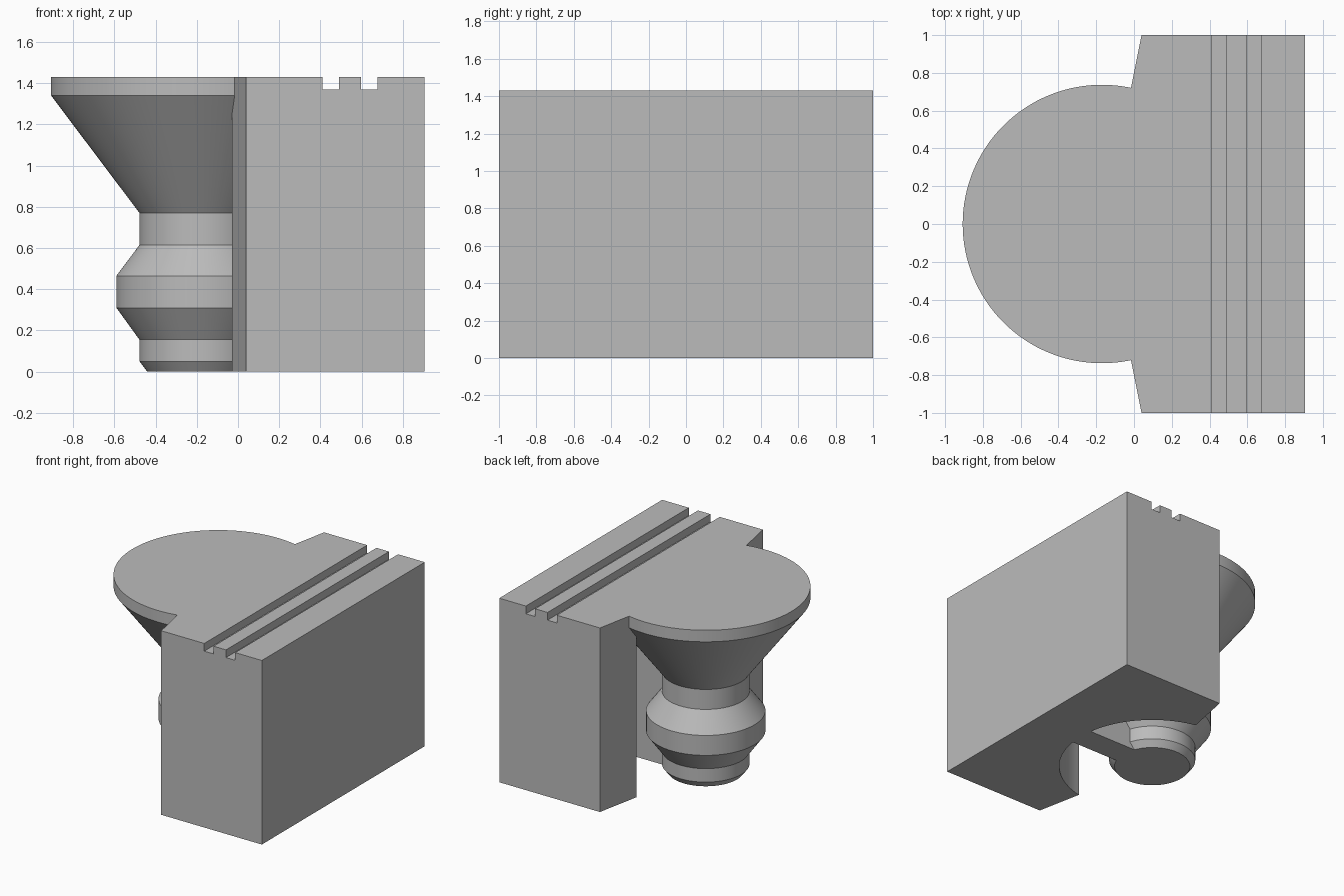
import bpy, bmesh
from math import sin, cos, pi, radians, asin, atan2

if "Cube" in bpy.data.objects:
    bpy.data.objects.remove(bpy.data.objects["Cube"], do_unlink=True)

HEIGHT = 1.43
AXIS_X = -0.17       # spindle axis
RECESS_R = 0.665     # hollow around the spindle
RIB = 0.1            # half width of the rib

grey = bpy.data.materials.new("plain grey")
grey.use_nodes = True
grey.diffuse_color = (0.5, 0.5, 0.5, 1)
grey.node_tree.nodes["Principled BSDF"].inputs["Base Color"].default_value = (0.5, 0.5, 0.5, 1)


def finish(name, bm):
    bmesh.ops.recalc_face_normals(bm, faces=bm.faces)
    mesh = bpy.data.meshes.new(name)
    bm.to_mesh(mesh)
    bm.free()
    mesh.materials.append(grey)
    obj = bpy.data.objects.new(name, mesh)
    bpy.context.collection.objects.link(obj)
    return obj


def prism(name, outline, z0, z1):
    """Extrude a plan outline upwards."""
    bm = bmesh.new()
    face = bm.faces.new([bm.verts.new((x, y, z0)) for x, y in outline])
    top = bmesh.ops.extrude_face_region(bm, geom=[face])["geom"]
    verts = [v for v in top if isinstance(v, bmesh.types.BMVert)]
    bmesh.ops.translate(bm, verts=verts, vec=(0, 0, z1 - z0))
    return finish(name, bm)


def lathe(name, profile, steps=128):
    """Turn a (radius, height) profile about the spindle axis."""
    bm = bmesh.new()
    rings = [[bm.verts.new((AXIS_X + r * cos(2 * pi * i / steps),
                            r * sin(2 * pi * i / steps), z))
              for i in range(steps)] for r, z in profile]
    for low, high in zip(rings, rings[1:]):
        for i in range(steps):
            j = (i + 1) % steps
            bm.faces.new((low[i], low[j], high[j], high[i]))
    bm.faces.new(rings[0][::-1])
    bm.faces.new(rings[-1])
    return finish(name, bm)


def boolean(target, tool, operation):
    mod = target.modifiers.new(operation.lower(), "BOOLEAN")
    mod.operation = operation
    mod.solver = "EXACT"
    mod.object = tool
    bpy.context.view_layer.objects.active = target
    bpy.ops.object.modifier_apply(modifier=mod.name)
    bpy.data.objects.remove(tool, do_unlink=True)


# Block: tapered cheeks, round recess and a rib reaching the spindle
start, end = atan2(0.65, 0.14), asin(RIB / RECESS_R)
half = [(0.905, 1), (0.04, 1)]
for i in range(25):
    a = start + (end - start) * i / 24
    half.append((AXIS_X + RECESS_R * cos(a), RECESS_R * sin(a)))
half.append((AXIS_X, RIB))
outline = half + [(x, -y) for x, y in reversed(half)]
block = prism("block_with_spindle", outline, 0, HEIGHT)

# Turned spindle with a flared, flat-topped head
spindle = lathe("spindle", [(0.27, 0), (0.308, 0.05), (0.308, 0.155), (0.42, 0.31),
                            (0.42, 0.465), (0.308, 0.615), (0.308, 0.77),
                            (0.737, 1.34), (0.737, HEIGHT)])
boolean(block, spindle, "UNION")

# Two grooves along the top
for x0, x1 in ((0.41, 0.49), (0.597, 0.676)):
    cutter = prism("groove_cutter", [(x0, -1.1), (x1, -1.1), (x1, 1.1), (x0, 1.1)], 1.37, 1.6)
    cutter.hide_render = True
    boolean(block, cutter, "DIFFERENCE")

# Smooth the round surfaces, keep the edges crisp
bpy.ops.object.select_all(action="DESELECT")
block.select_set(True)
bpy.context.view_layer.objects.active = block
bpy.ops.object.shade_smooth_by_angle(angle=radians(20))
